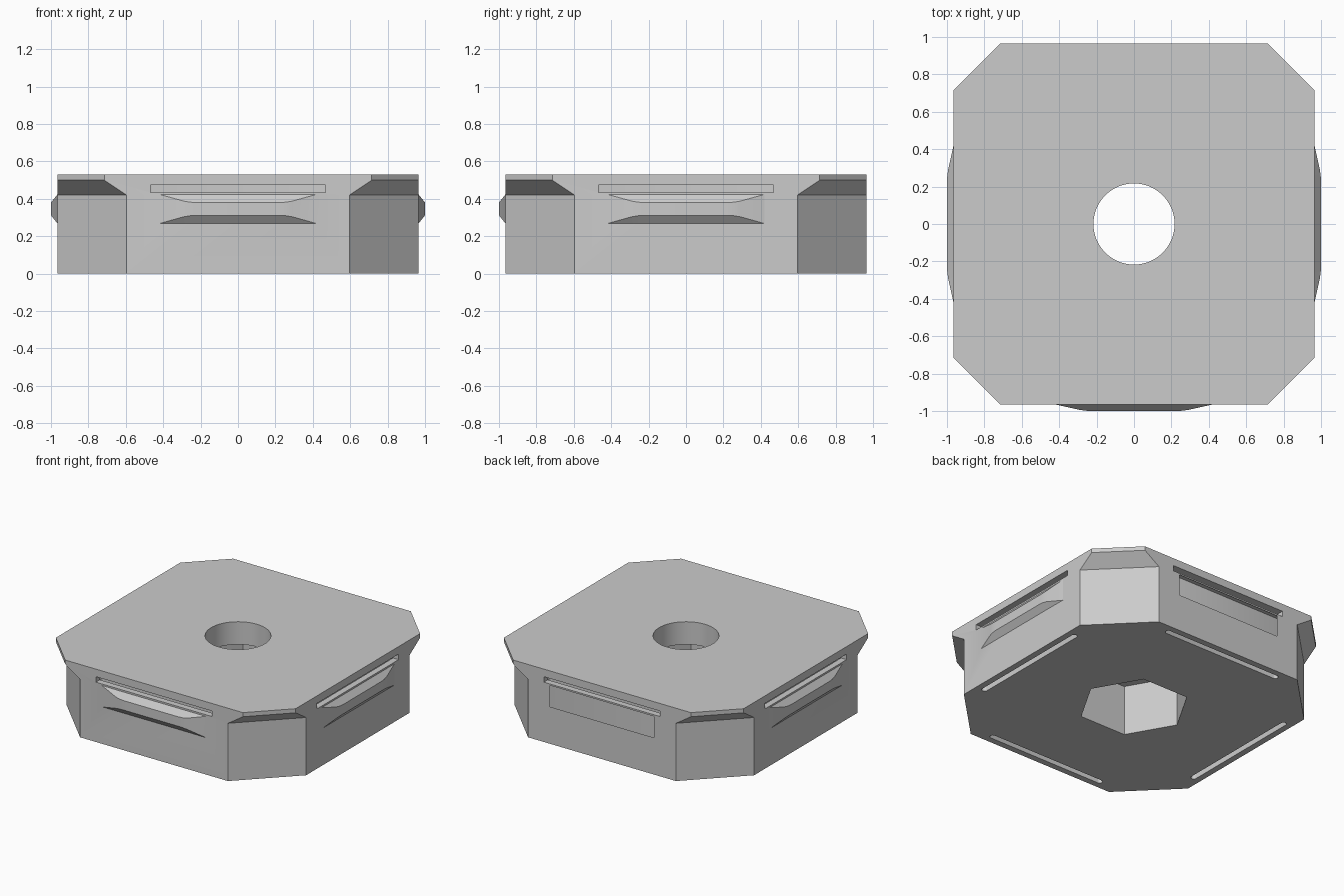
import bpy, bmesh, math
from mathutils import Matrix

if "Cube" in bpy.data.objects:
    bpy.data.objects.remove(bpy.data.objects["Cube"])

HALF, TOP = 0.965, 0.53

grey = bpy.data.materials.new("light grey")
grey.diffuse_color = (0.6, 0.6, 0.6, 1)
grey.use_nodes = True
grey.node_tree.nodes["Principled BSDF"].inputs["Base Color"].default_value = grey.diffuse_color


def make_object(name, bm):
    bmesh.ops.recalc_face_normals(bm, faces=bm.faces[:])
    mesh = bpy.data.meshes.new(name)
    bm.to_mesh(mesh)
    bm.free()
    mesh.materials.append(grey)
    obj = bpy.data.objects.new(name, mesh)
    bpy.context.collection.objects.link(obj)
    return obj


def loft(name, rings, turn=0.0):
    """Skin equal-length rings of points and cap both ends."""
    bm = bmesh.new()
    loops = [[bm.verts.new(p) for p in ring] for ring in rings]
    n = len(loops[0])
    for lo, hi in zip(loops, loops[1:]):
        for i in range(n):
            j = (i + 1) % n
            bm.faces.new((lo[i], lo[j], hi[j], hi[i]))
    bm.faces.new(loops[0])
    bm.faces.new(loops[-1])
    bm.transform(Matrix.Rotation(turn, 4, 'Z'))
    return make_object(name, bm)


def prism(name, outline, z0, z1, turn=0.0):
    return loft(name, [[(x, y, z) for x, y in outline] for z in (z0, z1)], turn)


def circle(radius, sides):
    return [(radius * math.cos(i * math.tau / sides),
             radius * math.sin(i * math.tau / sides)) for i in range(sides)]


def octagon(c, z):
    h = HALF
    return [(x, y, z) for x, y in ((c, -h), (h, -c), (h, c), (c, h),
                                   (-c, h), (-h, c), (-h, -c), (-c, -h))]


def combine(body, tool, operation):
    mod = body.modifiers.new(tool.name, 'BOOLEAN')
    mod.object, mod.operation, mod.solver = tool, operation, 'EXACT'
    bpy.context.view_layer.objects.active = body
    bpy.ops.object.modifier_apply(modifier=mod.name)
    bpy.data.objects.remove(tool)


# body with corners cut back further below the top lip
body = loft("tile_body", [octagon(c, z) for c, z in
                          ((0.595, 0), (0.595, 0.42), (0.715, 0.50), (0.715, TOP))])

# round hole from the top, hexagonal pocket from below
combine(body, prism("round_hole", circle(0.217, 64), 0.2, 0.7), 'DIFFERENCE')
combine(body, prism("hex_pocket", circle(0.37, 6), -0.1, 0.365), 'DIFFERENCE')

# snap ridge stations: position along the wall, protrusion
half = [(0.42, 0.0), (0.29, 0.029), (0.255, 0.0335), (0.22, 0.035)]
stations = [(-x, d) for x, d in half] + [(x, d) for x, d in reversed(half)]
ridge_rings = []
for x, d in stations:
    y, s = -HALF - d, d * 1.25
    ridge_rings.append([(x, -0.945, 0.268), (x, -HALF + 0.001, 0.268), (x, y, 0.268 + s),
                        (x, y, 0.424 - s), (x, -HALF + 0.001, 0.424), (x, -0.945, 0.424)])

# rounded relief slot and rectangular side slot outlines
r, mid, end = 0.02, -0.90, 0.46
relief = [(sx * (end + r * math.cos(a)), mid + sx * r * math.sin(a))
          for sx in (1, -1) for a in [(-0.5 + k / 8) * math.pi for k in range(9)]]
side = [(-0.468, -1.1), (0.468, -1.1), (0.468, -0.90), (-0.468, -0.90)]

for k in range(4):
    turn = k * math.pi / 2
    combine(body, loft("snap_ridge", ridge_rings, turn), 'UNION')
    combine(body, prism("relief_slot", relief, -0.1, 0.475, turn), 'DIFFERENCE')
    combine(body, prism("side_slot", side, 0.435, 0.475, turn), 'DIFFERENCE')

# smooth the round walls only
body.select_set(True)
bpy.context.view_layer.objects.active = body
bpy.ops.object.shade_smooth_by_angle(angle=math.radians(25))
